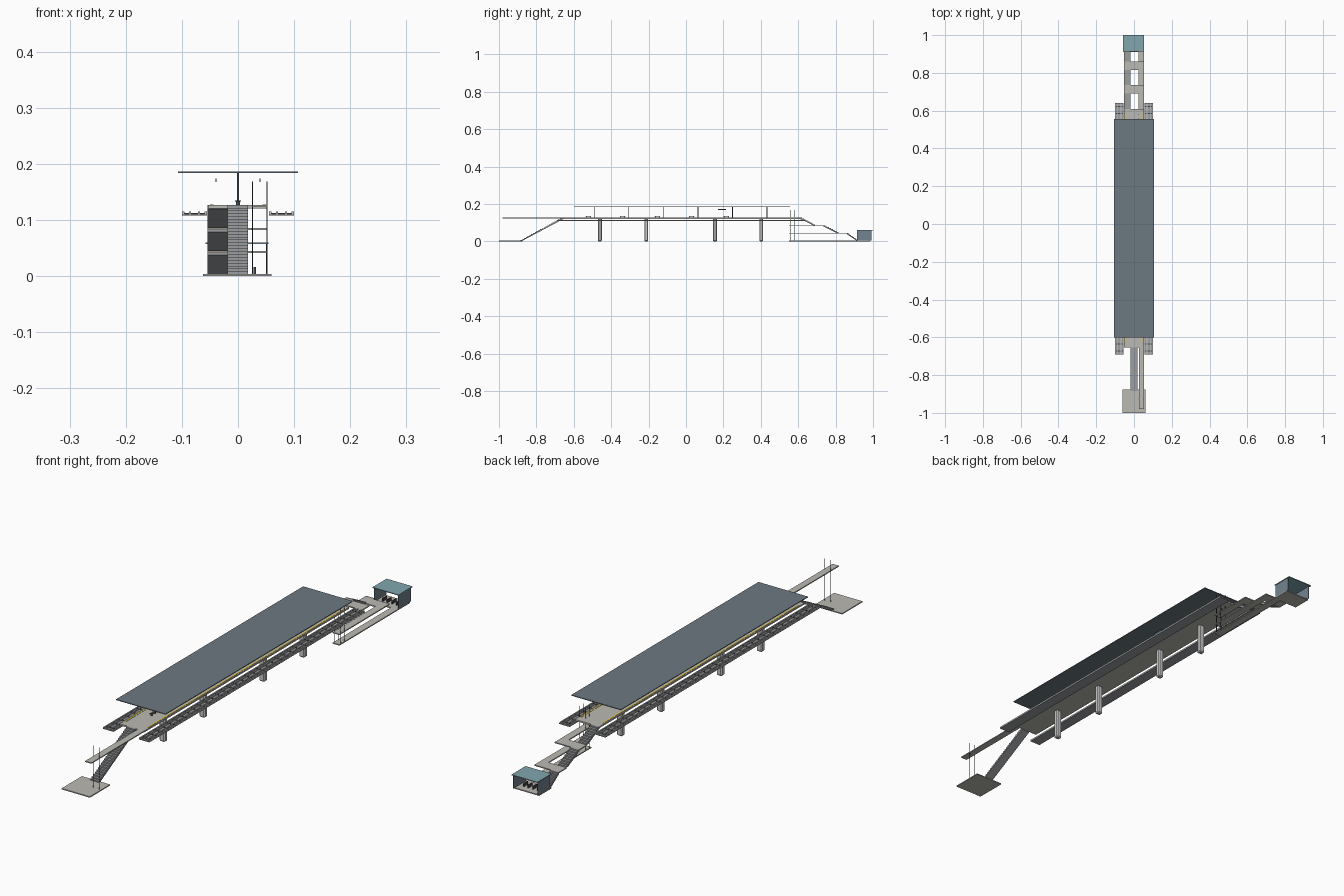
import bpy, bmesh
from mathutils import Vector

if "Cube" in bpy.data.objects:
    bpy.data.objects.remove(bpy.data.objects["Cube"])


def mat(name, c):
    m = bpy.data.materials.new(name)
    m.diffuse_color = (*c, 1)
    m.use_nodes = True
    m.node_tree.nodes["Principled BSDF"].inputs["Base Color"].default_value = m.diffuse_color
    return m


CONCRETE = mat("concrete", (0.50, 0.49, 0.45))
STEEL = mat("steel", (0.06, 0.065, 0.07))
ROOF = mat("roof_blue_grey", (0.15, 0.19, 0.22))
TEAL = mat("teal_roof", (0.22, 0.38, 0.42))
GLASS = mat("dark_glass", (0.17, 0.23, 0.28))
YELLOW = mat("safety_yellow", (0.75, 0.55, 0.08))
TRACK = mat("track_grey", (0.33, 0.34, 0.35))
SIGN = mat("sign_blue", (0.05, 0.15, 0.3))


def finish(name, bm, m):
    bmesh.ops.recalc_face_normals(bm, faces=bm.faces)
    me = bpy.data.meshes.new(name)
    bm.to_mesh(me)
    bm.free()
    ob = bpy.data.objects.new(name, me)
    bpy.context.collection.objects.link(ob)
    if m:
        me.materials.append(m)
    return ob


def boxes(name, ranges, m=None):
    """One object from several (x0, x1, y0, y1, z0, z1) boxes."""
    bm = bmesh.new()
    for x0, x1, y0, y1, z0, z1 in ranges:
        vs = bmesh.ops.create_cube(bm, size=1)["verts"]
        bmesh.ops.scale(bm, vec=(x1 - x0, y1 - y0, z1 - z0), verts=vs)
        bmesh.ops.translate(bm, vec=((x0 + x1) / 2, (y0 + y1) / 2, (z0 + z1) / 2), verts=vs)
    return finish(name, bm, m)


def stair(name, x0, x1, ya, za, yb, zb, n):
    """Stepped flight from the low end (ya, za) up to (yb, zb), sloped underside."""
    dy, dz = (yb - ya) / n, (zb - za) / n
    pts = [(ya, za)]
    for i in range(n):
        pts += [(ya + i * dy, za + (i + 1) * dz), (ya + (i + 1) * dy, za + (i + 1) * dz)]
    pts += [(yb, zb - 0.007), (ya + dy, za)]
    bm = bmesh.new()
    f = bm.faces.new([bm.verts.new((x0, y, z)) for y, z in pts])
    ext = bmesh.ops.extrude_face_region(bm, geom=[f])
    vs = [v for v in ext["geom"] if isinstance(v, bmesh.types.BMVert)]
    bmesh.ops.translate(bm, vec=Vector((x1 - x0, 0, 0)), verts=vs)
    return finish(name, bm, TRACK)


# Platform deck with yellow edge strips
P0, P1, ZP = -0.655, 0.61, 0.127
boxes("platform_deck", [(-0.053, 0.053, P0, P1, 0.121, ZP)], CONCRETE)
boxes("safety_strips", [(s * 0.047 - 0.003, s * 0.047 + 0.003, P0 + 0.03, P1 - 0.03, ZP, ZP + 0.001)
                        for s in (-1, 1)], YELLOW)

# Piers with chamfered corners
for i, y in enumerate((-0.46, -0.213, 0.155, 0.402)):
    ob = boxes(f"pier_{i + 1}", [(-0.012, 0.012, y - 0.01, y + 0.01, 0, 0.122)], None)
    bev = ob.modifiers.new("chamfer", "BEVEL")
    bev.width, bev.segments = 0.004, 1

# Track beds, sleepers and rails either side
T0, T1 = -0.69, 0.64
for side, s in (("left", -1), ("right", 1)):
    c = s * 0.0775
    boxes(f"track_bed_{side}", [(c - 0.0225, c + 0.0225, T0, T1, 0.108, 0.111)], TRACK)
    boxes(f"rails_{side}", [(c + o - 0.002, c + o + 0.002, T0, T1, 0.111, 0.115)
                            for o in (-0.02, -0.008, 0.008, 0.02)], None)
    n = 36
    boxes(f"sleepers_{side}", [(c - 0.02, c + 0.02, y - 0.003, y + 0.003, 0.111, 0.1125)
                               for y in (T0 + (i + 0.5) * (T1 - T0) / n for i in range(n))], STEEL)

# Canopy and its central columns
boxes("canopy_roof", [(-0.107, 0.107, -0.60, 0.555, 0.184, 0.187)], ROOF)
cols = [-0.49 + i * 0.1845 for i in range(6)]
boxes("canopy_columns", [(-0.002, 0.002, y - 0.002, y + 0.002, ZP, 0.185) for y in cols], STEEL)

# Benches beside the columns
seats = []
for y in cols[:5]:
    b = y - 0.033
    seats.append((-0.005, 0.005, b - 0.015, b + 0.015, 0.133, 0.135))
    seats += [(-0.004, 0.004, b + o - 0.001, b + o + 0.001, ZP, 0.133) for o in (-0.011, 0.011)]
boxes("benches", seats, STEEL)

# Hanging sign boards
boxes("hanging_signs", [(s * 0.039 - 0.001, s * 0.039 + 0.001, 0.17, 0.215, 0.168, 0.174)
                        for s in (-1, 1)], SIGN)

# Front entrance: ground slab, stair, raised walkway and lift posts
boxes("front_ground_slab", [(-0.062, 0.06, -1, -0.875, 0, 0.004)], CONCRETE)
stair("front_stair", -0.019, 0.018, -0.885, 0.003, P0, ZP, 24)
boxes("front_walkway", [(0.026, 0.053, -0.98, P0, 0.123, ZP)], CONCRETE)
boxes("front_lift_posts", [(x - 0.001, x + 0.001, -0.931, -0.929, 0, 0.167)
                           for x in (0.026, 0.052)], STEEL)

# Rear entrance: three flights with landings and side walkways
L = ((0.69, 0.735, 0.086), (0.815, 0.86, 0.045))
stair("rear_stair_top", -0.054, -0.018, L[0][0], L[0][2], P1, ZP, 8)
stair("rear_stair_middle", -0.054, -0.018, L[1][0], L[1][2], L[0][1], L[0][2], 8)
stair("rear_stair_bottom", -0.054, -0.018, 0.92, 0.003, L[1][1], L[1][2], 8)
for i, (y0, y1, z) in enumerate(L):
    boxes(f"rear_landing_{i + 1}", [(-0.054, 0.053, y0, y1, z - 0.004, z)], CONCRETE)
    boxes(f"rear_walkway_{i + 1}", [(0.024, 0.053, 0.55, y0, z - 0.004, z)], CONCRETE)
boxes("rear_ground_walkway", [(0.024, 0.053, 0.55, 0.91, 0, 0.004)], CONCRETE)
boxes("rear_lift_posts", [(x - 0.001, x + 0.001, y - 0.001, y + 0.001, 0, 0.169)
                          for x in (0.026, 0.052) for y in (0.56, 0.582)], STEEL)

# Entrance shelter: floor, glazed sides and teal roof
boxes("shelter_floor", [(-0.055, 0.053, 0.91, 0.985, 0, 0.004)], CONCRETE)
boxes("shelter_walls", [(x - 0.001, x + 0.001, 0.915, 0.992, 0.004, 0.057)
                        for x in (-0.053, 0.051)], GLASS)
boxes("shelter_roof", [(-0.058, 0.054, 0.913, 1.0, 0.057, 0.06)], TEAL)
boxes("ticket_gates", [(x - 0.002, x + 0.002, 0.935, 0.96, 0.004, 0.016)
                       for x in (-0.03, -0.01, 0.01, 0.03)], STEEL)
